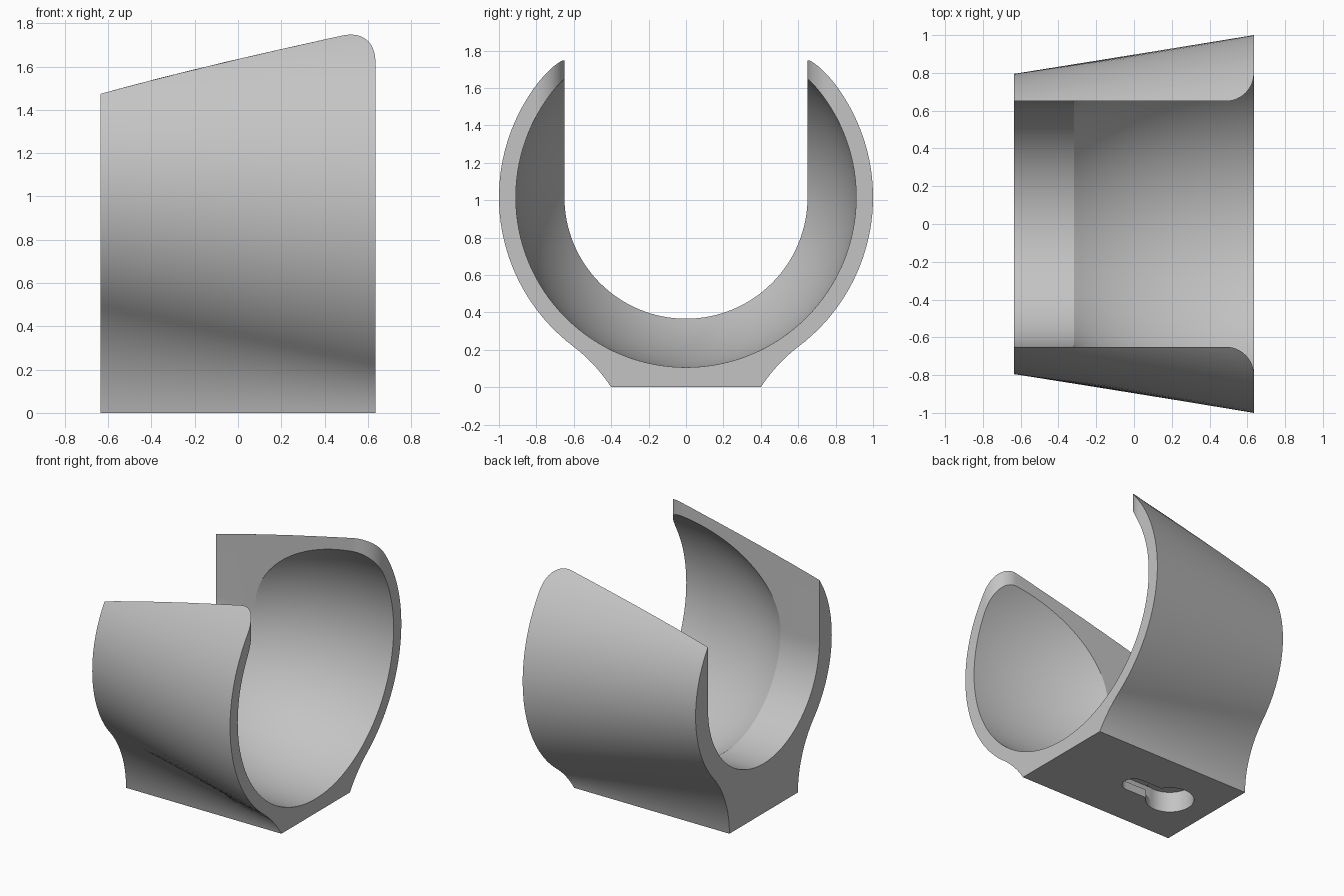
import bpy, bmesh
from math import sin, cos, pi, sqrt, atan2, radians

cube = bpy.data.objects.get("Cube")
if cube:
    bpy.data.objects.remove(cube, do_unlink=True)

HALF = 0.635      # half length along x
AXIS = 1.016      # height of the cradle axis
SLOT = 0.65       # half width of the open slot
RIM = 0.91        # bowl radius at the wide end
STEP = -0.318     # where the bowl meets the slot

grey = bpy.data.materials.new("light grey plastic")
grey.use_nodes = True
colour = (0.55, 0.55, 0.55, 1)
grey.diffuse_color = colour
grey.node_tree.nodes["Principled BSDF"].inputs["Base Color"].default_value = colour


def loft(name, rings):
    """Closed solid through matching rings of 3D points."""
    bm = bmesh.new()
    loops = [[bm.verts.new(p) for p in ring] for ring in rings]
    n = len(loops[0])
    for a, b in zip(loops, loops[1:]):
        for i in range(n):
            j = (i + 1) % n
            bm.faces.new((a[i], a[j], b[j], b[i]))
    bm.faces.new(loops[0][::-1])
    bm.faces.new(loops[-1])
    bmesh.ops.recalc_face_normals(bm, faces=bm.faces)
    mesh = bpy.data.meshes.new(name)
    bm.to_mesh(mesh)
    bm.free()
    mesh.materials.append(grey)
    ob = bpy.data.objects.new(name, mesh)
    bpy.context.collection.objects.link(ob)
    return ob


def arc(cx, cy, r, start, end, steps):
    return [(cx + r * cos(start + (end - start) * i / steps),
             cy + r * sin(start + (end - start) * i / steps)) for i in range(steps + 1)]


def across(x, points):
    return [(x, y, z) for y, z in points]


def upright(name, points, z0, z1):
    return loft(name, [[(x, y, z) for x, y in points] for z in (z0, z1)])


def shell_section(r, touch, foot=0.4):
    """Round section blended by a concave arc into a flat foot."""
    dy, dz = touch / r, -sqrt(1 - (touch / r) ** 2)
    wy, wz = touch - foot, AXIS + r * dz
    blend = -(wy * wy + wz * wz) / (2 * (wy * dy + wz * dz))
    cy, cz = (r + blend) * dy, AXIS + (r + blend) * dz
    start = atan2(-cz, foot - cy) % (2 * pi)
    end = atan2(-dz, -dy) % (2 * pi)
    side = arc(cy, cz, blend, start, end, 16)
    turn = atan2(dz, dy)
    top = arc(0, AXIS, r, turn, pi - turn, 120)
    return side + top[1:-1] + [(-y, z) for y, z in reversed(side)]


# tapered outer body
cradle = loft("cradle_body", [across(-HALF, shell_section(0.795, 0.587)),
                              across(HALF, shell_section(1.0, 0.605))])

# U-shaped slot through the whole length
u_shape = arc(0, AXIS, SLOT, pi, 2 * pi, 64) + [(SLOT, 3), (-SLOT, 3)]
cutters = [loft("slot_cutter", [across(-1, u_shape), across(1, u_shape)])]

# flared bowl opening at the wide end
depth = (HALF - STEP) / sqrt(1 - (SLOT / RIM) ** 2)
profile = [(STEP - 0.1, 0.5)]
for i in range(25):
    x = STEP + (HALF - STEP) * i / 24
    profile.append((x, RIM * sqrt(1 - ((HALF - x) / depth) ** 2)))
profile.append((0.8, RIM))
cutters.append(loft("bowl_cutter",
                    [across(x, arc(0, AXIS, r, 0, 2 * pi, 128)[:-1]) for x, r in profile]))

# rounded tips of both arms
ROUND = 0.15
tip = arc(HALF - ROUND, SLOT + ROUND, ROUND, -pi / 2, 0, 16)
tip += [(0.75, SLOT + ROUND), (0.75, 0.6), (HALF - ROUND, 0.6)]
for side in (1, -1):
    cutters.append(upright("tip_cutter", [(x, side * y) for x, y in tip], AXIS, 3))

# keyhole mount in the foot, with a wider channel behind the lip
HOLE = -0.313


def stadium(r):
    return arc(HOLE, 0, r, pi / 2, 3 * pi / 2, 24) + arc(0, 0, r, -pi / 2, pi / 2, 24)


cutters.append(upright("channel_cutter", stadium(0.157), 0.06, 0.15))
cutters.append(upright("neck_cutter", stadium(0.08), -0.1, 0.1))
cutters.append(upright("hole_cutter", arc(HOLE, 0, 0.162, 0, 2 * pi, 48)[:-1], -0.1, 0.151))

# cut everything from the body
bpy.ops.object.select_all(action="DESELECT")
cradle.select_set(True)
bpy.context.view_layer.objects.active = cradle
for cutter in cutters:
    cutter.hide_render = True
    mod = cradle.modifiers.new("cut", "BOOLEAN")
    mod.operation = "DIFFERENCE"
    mod.solver = "EXACT"
    mod.object = cutter
    bpy.ops.object.modifier_apply(modifier=mod.name)
    bpy.data.objects.remove(cutter, do_unlink=True)

bpy.ops.object.shade_smooth_by_angle(angle=radians(25))
